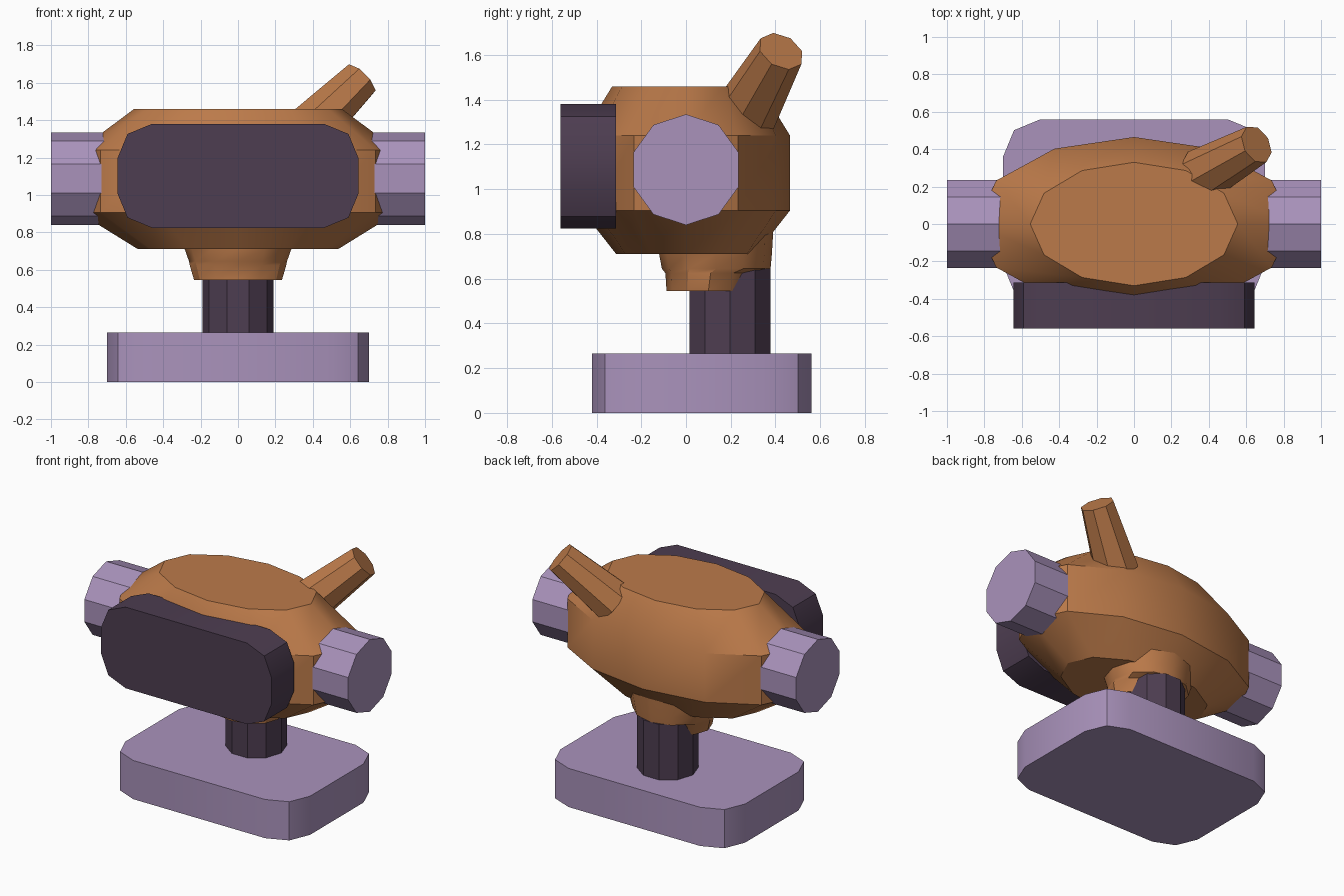
import bpy, bmesh, math
from mathutils import Vector

if "Cube" in bpy.data.objects:
    bpy.data.objects.remove(bpy.data.objects["Cube"])


def material(name, rgb):
    m = bpy.data.materials.new(name)
    m.diffuse_color = (*rgb, 1)
    m.use_nodes = True
    m.node_tree.nodes["Principled BSDF"].inputs["Base Color"].default_value = m.diffuse_color
    return m


BROWN = material("copper brown", (0.50, 0.195, 0.068))
LILAC = material("lilac", (0.40, 0.29, 0.50))
DARK = material("dark plum", (0.075, 0.047, 0.082))


def loft(name, rings, mat):
    """Skin a closed solid through rings that share a point count."""
    bm = bmesh.new()
    loops = [[bm.verts.new(p) for p in ring] for ring in rings]
    n = len(loops[0])
    for a, b in zip(loops, loops[1:]):
        for i in range(n):
            j = (i + 1) % n
            bm.faces.new((a[i], a[j], b[j], b[i]))
    bm.faces.new(loops[0][::-1])
    bm.faces.new(loops[-1])
    bmesh.ops.recalc_face_normals(bm, faces=bm.faces)
    me = bpy.data.meshes.new(name)
    bm.to_mesh(me)
    bm.free()
    me.materials.append(mat)
    ob = bpy.data.objects.new(name, me)
    bpy.context.collection.objects.link(ob)
    bpy.ops.object.select_all(action='DESELECT')
    ob.select_set(True)
    bpy.context.view_layer.objects.active = ob
    bpy.ops.object.shade_smooth_by_angle(angle=math.radians(32))
    return ob


def ellipse(n, a, b):
    return [(a * math.cos(2 * math.pi * i / n), b * math.sin(2 * math.pi * i / n))
            for i in range(n)]


def rounded_rect(w, h, r, seg=2):
    """Rectangle outline with half sizes w, h and corner radius r."""
    pts = []
    for k, (sx, sy) in enumerate(((1, 1), (-1, 1), (-1, -1), (1, -1))):
        for s in range(seg + 1):
            t = math.pi / 2 * (k + s / seg)
            pts.append((sx * (w - r) + r * math.cos(t), sy * (h - r) + r * math.sin(t)))
    return pts


# base slab
slab = rounded_rect(0.70, 0.49, 0.20)
loft("base", [[(x, y + 0.07, z) for x, y in slab] for z in (0, 0.265)], LILAC)

# neck post
post = ellipse(10, 0.19, 0.19)
loft("neck", [[(x, y + 0.197, z) for x, y in post] for z in (0.255, 0.645)], DARK)

# collar under the body: z, centre y, half width, half depth
collar = [(0.545, 0.10, 0.235, 0.187), (0.625, 0.11, 0.258, 0.202),
          (0.645, 0.135, 0.262, 0.243), (0.71, 0.132, 0.285, 0.252),
          (0.86, 0.125, 0.33, 0.268)]
loft("collar", [[(x, y + cy, z) for x, y in ellipse(12, a, b)]
                for z, cy, a, b in collar], BROWN)

# faceted oval body: z, half width, half depth
body = [(0.71, 0.535, 0.312), (0.905, 0.85, 0.465), (1.24, 0.85, 0.465), (1.46, 0.555, 0.33)]
loft("body", [[(x, y, z) for x, y in ellipse(12, a, b)] for z, a, b in body], BROWN)

# front plate
plate = rounded_rect(0.645, 0.278, 0.185)
loft("front_plate", [[(x, y, z + 1.102) for x, z in plate] for y in (-0.56, -0.313)], DARK)

# side drums
drum = ellipse(10, 0.2475, 0.2475)
for side, s in (("left", -1), ("right", 1)):
    loft(side + "_drum", [[(s * x, y, z + 1.0875) for z, y in drum] for x in (0.6, 1.0)], LILAC)

# slanted tapered horn
foot, tip = Vector((0.36, 0.26, 1.325)), Vector((0.655, 0.425, 1.617))
rot = (tip - foot).to_track_quat('Z', 'Y')
loft("horn", [[c + rot @ Vector((x, y, 0)) for x, y in ellipse(8, r, r)]
              for c, r in ((foot, 0.145), (tip, 0.108))], BROWN)
